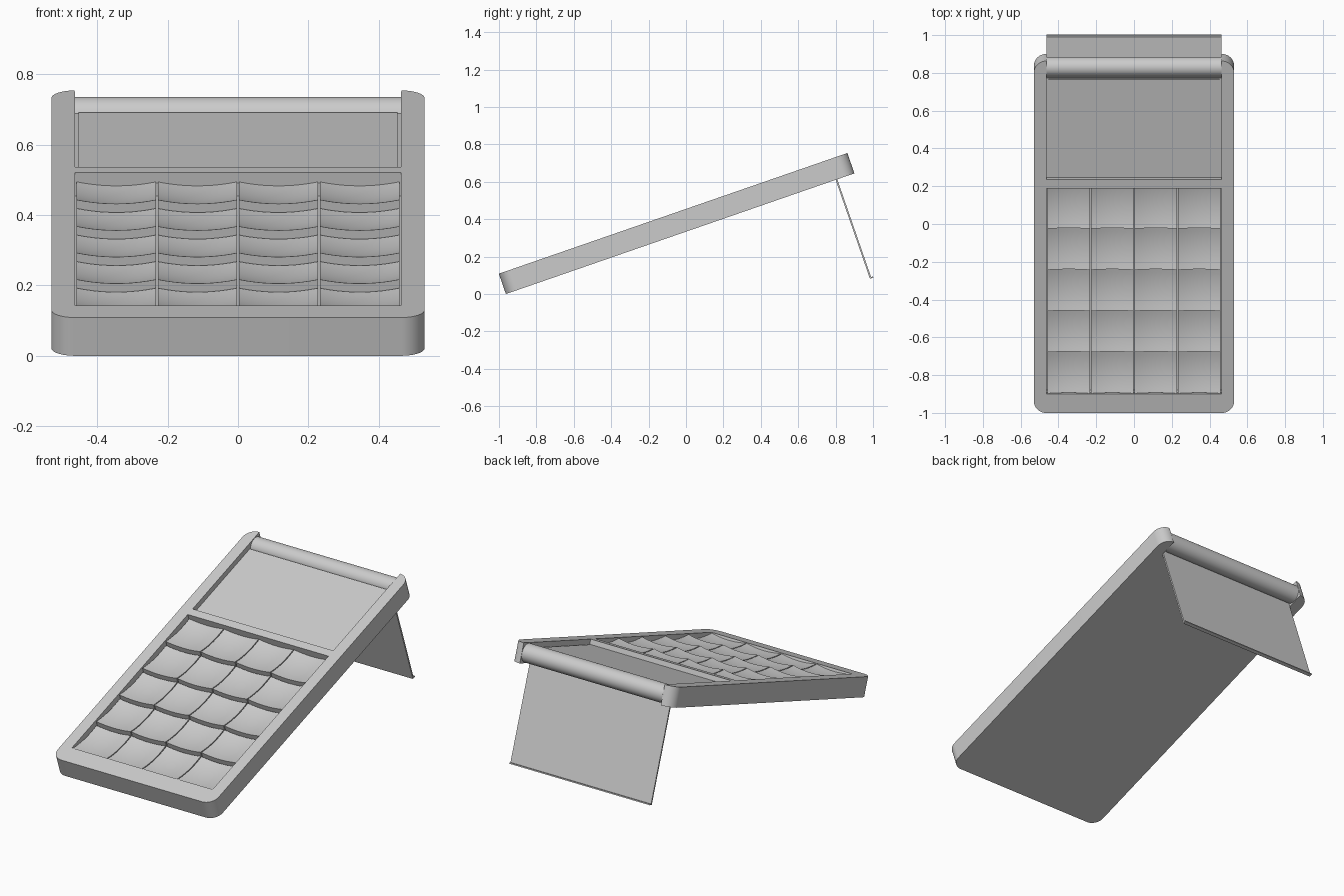
import bpy, bmesh, math
from mathutils import Matrix, Vector

if "Cube" in bpy.data.objects:
    bpy.data.objects.remove(bpy.data.objects["Cube"])

# Everything is drawn flat (y along the body, z through it), then tilted
TILT = Matrix.Translation((0, -0.963, 0)) @ Matrix.Rotation(math.radians(19.1), 4, 'X')
W, L, T = 0.53, 1.972, 0.115      # half width, length, thickness
NX, NY = 0.463, 1.865             # hinge notch half width and start


def finish(name, bm, smooth=True):
    bmesh.ops.recalc_face_normals(bm, faces=bm.faces)
    me = bpy.data.meshes.new(name)
    bm.to_mesh(me)
    bm.free()
    ob = bpy.data.objects.new(name, me)
    bpy.context.collection.objects.link(ob)
    ob.matrix_world = TILT
    if smooth:
        bpy.ops.object.select_all(action='DESELECT')
        ob.select_set(True)
        bpy.context.view_layer.objects.active = ob
        bpy.ops.object.shade_smooth_by_angle(angle=math.radians(30))
    return ob


def box(name, x0, x1, y0, y1, z0, z1):
    bm = bmesh.new()
    bmesh.ops.create_cube(bm, size=1)
    for v in bm.verts:
        v.co = Vector(((x0 + x1) / 2 + v.co.x * (x1 - x0),
                       (y0 + y1) / 2 + v.co.y * (y1 - y0),
                       (z0 + z1) / 2 + v.co.z * (z1 - z0)))
    return finish(name, bm, False)


# Body: rounded outline with a notch for the hinge
def arc(cx, cy, r, a0, a1, n=10):
    return [(cx + r * math.cos(math.radians(a0 + (a1 - a0) * i / n)),
             cy + r * math.sin(math.radians(a0 + (a1 - a0) * i / n))) for i in range(n + 1)]


R = 0.066
right = [*arc(W - R, R, R, -90, 0), *arc(W - R, L - R, R, 0, 90), (NX, L), (NX, NY)]
right = [p for i, p in enumerate(right) if i == 0 or (Vector(p) - Vector(right[i - 1])).length > 0.004]
outline = right + [(-x, y) for x, y in reversed(right)]
bm = bmesh.new()
face = bm.faces.new([bm.verts.new((x, y, 0)) for x, y in outline])
ext = bmesh.ops.extrude_face_region(bm, geom=[face])
bmesh.ops.translate(bm, vec=(0, 0, T), verts=[g for g in ext['geom'] if isinstance(g, bmesh.types.BMVert)])
body = finish("body", bm)

# Recesses for the keypad and the screen
K0, K1 = 0.106, 1.259
for cutter in (box("key_cutter", -NX, NX, K0, K1, 0.045, 0.2),
               box("screen_cutter", -NX, NX, 1.307, 1.9, 0.083, 0.2)):
    cutter.hide_render = True
    mod = body.modifiers.new("recess", 'BOOLEAN')
    mod.operation, mod.solver, mod.object = 'DIFFERENCE', 'EXACT', cutter
    bpy.context.view_layer.objects.active = body
    bpy.ops.object.modifier_apply(modifier=mod.name)
    bpy.data.objects.remove(cutter)

# Screen panel
box("screen", -0.453, 0.453, 1.312, 1.86, 0.08, 0.087)


# Keys: dished tops, front edge higher than the back edge
def key(name, cx, cy, half, n=10):
    bm = bmesh.new()
    bmesh.ops.create_grid(bm, x_segments=n, y_segments=n, size=half)
    ext = bmesh.ops.extrude_face_region(bm, geom=bm.faces[:])
    top = {g for g in ext['geom'] if isinstance(g, bmesh.types.BMVert)}
    for v in bm.verts:
        s, t = v.co.x / half, v.co.y / half
        z = 0.04
        if v in top:
            z = 0.1 - 0.012 * t - 0.012 * (1 - s * s) - 0.012 * (1 - t * t)
        v.co = Vector((cx + v.co.x, cy + v.co.y, z))
    finish(name, bm)


pitch = (K1 - K0) / 5
for row in range(5):
    for col in range(4):
        key(f"key_{row}_{col}", (col - 1.5) * 0.2305, K0 + (row + 0.5) * pitch, 0.1125)

# Hinge barrel
HY, HR = 1.918, 0.054
bm = bmesh.new()
bmesh.ops.create_cone(bm, cap_ends=True, segments=48, radius1=HR, radius2=HR, depth=2 * NX,
                      matrix=Matrix.Translation((0, HY, T / 2)) @ Matrix.Rotation(math.pi / 2, 4, 'Y'))
finish("hinge", bm)

# Folding cover used as a stand, with a small lip at the foot
box("stand", -NX, NX, 1.866, 1.875, -0.555, T / 2)
box("stand_lip", -NX, NX, 1.866, 1.886, -0.56, -0.553)
